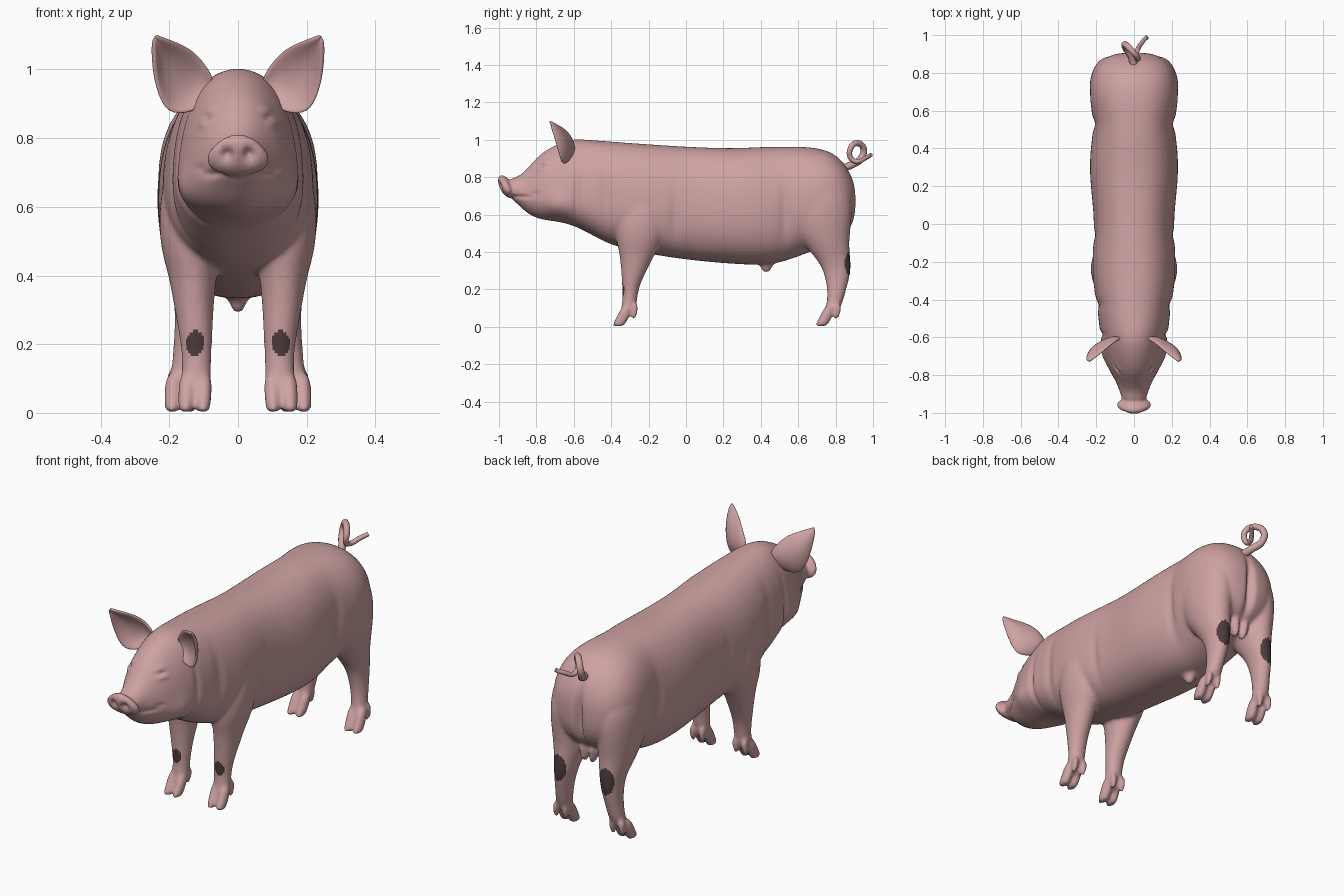
import bpy, bmesh, math
from mathutils import Vector, Matrix

if "Cube" in bpy.data.objects:
    bpy.data.objects.remove(bpy.data.objects["Cube"])


def material(name, rgb):
    m = bpy.data.materials.new(name)
    m.use_nodes = True
    m.diffuse_color = (*rgb, 1)
    bsdf = m.node_tree.nodes["Principled BSDF"]
    bsdf.inputs["Base Color"].default_value = (*rgb, 1)
    bsdf.inputs["Roughness"].default_value = 0.7
    return m


pink = material("pink skin", (0.62, 0.36, 0.36))
dark = material("dark joint patch", (0.075, 0.045, 0.045))


def add_object(name, bm):
    bmesh.ops.recalc_face_normals(bm, faces=bm.faces)
    mesh = bpy.data.meshes.new(name)
    bm.to_mesh(mesh)
    bm.free()
    obj = bpy.data.objects.new(name, mesh)
    bpy.context.collection.objects.link(obj)
    return obj


def bake(obj):
    """Apply all modifiers of an object."""
    graph = bpy.context.evaluated_depsgraph_get()
    mesh = bpy.data.meshes.new_from_object(obj.evaluated_get(graph))
    obj.modifiers.clear()
    obj.data = mesh


def skin(bm, loops):
    """Bridge closed loops of points and cap both ends."""
    rings = [[bm.verts.new(p) for p in loop] for loop in loops]
    n = len(rings[0])
    for a, b in zip(rings, rings[1:]):
        for i in range(n):
            j = (i + 1) % n
            bm.faces.new((a[i], a[j], b[j], b[i]))
    bm.faces.new(rings[0])
    bm.faces.new(rings[-1])


def power(value, exponent):
    return math.copysign(abs(value) ** exponent, value)


ANGLES = [math.tau * i / 20 for i in range(20)]


def trunk_loop(y, top, bottom, half, wide):
    e = 1.0 if y < -0.6 else 0.87
    loop = []
    for a in ANGLES:
        s = power(math.sin(a), e)
        height = top - wide if s > 0 else wide - bottom
        loop.append((half * power(math.cos(a), e), y, wide + s * height))
    return loop


def limb(bm, rings, side=1, shift=(0, 0)):
    """Upright limb from rings of z, front y, back y, centre x, half width."""
    loops = []
    for z, y0, y1, x, half in rings:
        cy, ry = (y0 + y1) / 2, (y1 - y0) / 2
        loops.append([(side * (x + shift[0] + half * math.cos(a)),
                       cy + shift[1] + ry * math.sin(a), z) for a in ANGLES])
    skin(bm, loops)


# Trunk and head: y, top, bottom, half width, height of widest point
TRUNK = [
    (-.95, .795, .70, .06, .75), (-.90, .80, .655, .072, .73), (-.85, .845, .605, .09, .70),
    (-.79, .92, .575, .125, .69), (-.72, .967, .565, .155, .68), (-.62, 1.013, .55, .18, .68),
    (-.52, 1.004, .50, .187, .68), (-.40, .995, .43, .205, .66), (-.22, .982, .39, .232, .64),
    (0, .967, .355, .205, .62), (.25, .957, .332, .242, .62), (.42, .968, .325, .232, .62),
    (.53, .968, .345, .213, .64), (.67, .967, .40, .242, .68), (.79, .94, .45, .228, .68),
    (.87, .85, .50, .175, .68), (.91, .75, .59, .09, .67)]
FRONT_LEG = [
    (.72, -.34, -.10, .12, .09), (.60, -.38, -.09, .135, .098), (.48, -.38, -.11, .138, .09),
    (.40, -.357, -.16, .132, .07), (.30, -.347, -.21, .128, .057), (.22, -.342, -.25, .122, .048),
    (.15, -.338, -.26, .12, .042), (.09, -.348, -.27, .122, .045), (.05, -.36, -.30, .123, .04)]
HIND_LEG = [
    (.82, .60, .84, .11, .10), (.68, .54, .895, .132, .108), (.55, .55, .885, .135, .10),
    (.45, .62, .872, .132, .085), (.36, .70, .88, .132, .06), (.30, .735, .885, .136, .047),
    (.20, .757, .857, .146, .041), (.12, .752, .837, .155, .04), (.07, .735, .80, .16, .04)]
TOE = [(.12, -.34, -.285, 0, .022), (.06, -.368, -.30, .002, .025),
       (.02, -.392, -.32, .004, .023), (.0, -.395, -.335, .004, .018)]
DEWCLAW = [(.13, -.295, -.255, 0, .016), (.08, -.29, -.255, .002, .015), (.04, -.297, -.27, .004, .01)]
BELLY_TIP = [(.37, .36, .50, 0, .05), (.325, .397, .462, 0, .026), (.288, .412, .447, 0, .014)]
REAR_NUB = [(.50, .74, .85, .03, .035), (.43, .77, .84, .025, .022), (.385, .79, .83, .022, .013)]

bm = bmesh.new()
skin(bm, [trunk_loop(*ring) for ring in TRUNK])
limb(bm, BELLY_TIP)
for side in (-1, 1):
    limb(bm, FRONT_LEG, side)
    limb(bm, HIND_LEG, side)
    limb(bm, REAR_NUB, side)
    for foot_x, foot_y in ((.123, 0), (.163, 1.085)):
        for offset in (-.025, .025):
            limb(bm, TOE, side, (foot_x + offset, foot_y))
            limb(bm, DEWCLAW, side, (foot_x + offset * 1.1, foot_y))

# Snout disc, tilted forward and narrower at the top
disc = bmesh.ops.create_uvsphere(bm, u_segments=20, v_segments=12, radius=1)["verts"]
tilt = Matrix.Rotation(math.radians(27), 3, "X")
for v in disc:
    x, y, z = v.co
    v.co = tilt @ Vector((x * .092 * (1 - .25 * z), y * .034, z * .068)) + Vector((0, -.963, .75))

body = add_object("body", bm)
sub = body.modifiers.new("round", "SUBSURF")
sub.levels = sub.render_levels = 2
fuse = body.modifiers.new("fuse", "REMESH")
fuse.mode = "VOXEL"
fuse.voxel_size = 0.0085
relax = body.modifiers.new("relax", "SMOOTH")
relax.factor, relax.iterations = 0.5, 9
bake(body)

# Sculpted dents and swellings: centre, radii, depth along the normal
SCULPT = [
    ((.034, -.99, .752), (.017, .05, .02), -.02),     # nostrils
    ((.06, -.87, .695), (.06, .06, .009), -.010),     # mouth
    ((.085, -.80, .712), (.04, .03, .010), -.008),    # mouth corner
    ((.105, -.775, .885), (.03, .03, .014), .010),    # brow
    ((.105, -.775, .862), (.03, .022, .009), -.010),  # eye slit
    ((.105, -.775, .842), (.03, .03, .012), .006),    # lower lid
    ((.16, -.69, .65), (.06, .06, .07), .012),        # jowl
    ((.18, -.585, .68), (.10, .018, .15), -.012),     # neck fold
    ((.20, -.43, .68), (.08, .03, .18), -.010),       # shoulder fold
    ((.22, -.06, .58), (.08, .03, .14), -.010),       # elbow fold
    ((.22, .53, .60), (.08, .03, .16), -.014),        # flank fold
    ((0, .92, .63), (.02, .08, .16), -.035)]          # rear cleft
moves = []
for v in body.data.vertices:
    total = 0
    for c, r, depth in SCULPT:
        p = (abs(v.co.x), v.co.y, v.co.z)
        d = sum(((p[i] - c[i]) / r[i]) ** 2 for i in range(3))
        if d < 9:
            total += depth * math.exp(-d)
    if total:
        moves.append((v.index, v.normal * total))
for index, move in moves:
    body.data.vertices[index].co += move

# Dark patches on the knees and hocks
PATCHES = [((.125, -.34, .203), (.028, .03, .036)), ((.14, .875, .34), (.045, .045, .07))]
body.data.materials.clear()
body.data.materials.append(pink)
body.data.materials.append(dark)
for f in body.data.polygons:
    p = (abs(f.center.x), f.center.y, f.center.z)
    f.material_index = int(any(sum(((p[i] - c[i]) / r[i]) ** 2 for i in range(3)) < 1
                               for c, r in PATCHES))

# Cupped ears, spanned between an upper and a lower edge
UPPER = [(.07, -.61, .975), (.105, -.625, 1.03), (.14, -.655, 1.063),
         (.18, -.69, 1.08), (.215, -.715, 1.092), (.24, -.732, 1.10)]
LOWER = [(.09, -.63, .90), (.14, -.645, .872), (.205, -.665, .868),
         (.234, -.68, .93), (.247, -.70, 1.0), (.247, -.727, 1.09)]
ears = []
for side, label in ((1, "left"), (-1, "right")):
    bm = bmesh.new()
    rows = []
    for a, b in zip(UPPER, LOWER):
        row = []
        for k in range(6):
            t = k / 5
            p = Vector(a).lerp(Vector(b), t)
            p.y += .14 * t * (1 - t) * min(1, (Vector(a) - Vector(b)).length / .15)
            row.append(bm.verts.new((side * p.x, p.y, p.z)))
        rows.append(row)
    for r0, r1 in zip(rows, rows[1:]):
        for k in range(5):
            bm.faces.new((r0[k], r0[k + 1], r1[k + 1], r1[k]))
    ear = add_object(label + "_ear", bm)
    thick = ear.modifiers.new("thickness", "SOLIDIFY")
    thick.thickness, thick.offset = 0.016, 0
    sub = ear.modifiers.new("round", "SUBSURF")
    sub.levels = sub.render_levels = 2
    bake(ear)
    ears.append(ear)

# Curled tail
TAIL = [(0, .84, .85), (-.015, .89, .868), (-.045, .935, .90), (-.045, .95, .95), (-.01, .915, .982),
        (.02, .88, .955), (.015, .88, .905), (.015, .91, .885), (.045, .965, .905), (.07, .99, .92)]
curve = bpy.data.curves.new("tail", "CURVE")
curve.dimensions = "3D"
curve.bevel_depth, curve.bevel_resolution = 0.016, 3
curve.use_fill_caps = True
line = curve.splines.new("BEZIER")
line.bezier_points.add(len(TAIL) - 1)
for i, (point, co) in enumerate(zip(line.bezier_points, TAIL)):
    point.co = co
    point.handle_left_type = point.handle_right_type = "AUTO"
    point.radius = 1.3 - 0.07 * i
tail_curve = bpy.data.objects.new("tail_path", curve)
bpy.context.collection.objects.link(tail_curve)
graph = bpy.context.evaluated_depsgraph_get()
tail = bpy.data.objects.new("tail", bpy.data.meshes.new_from_object(tail_curve.evaluated_get(graph)))
bpy.context.collection.objects.link(tail)
bpy.data.objects.remove(tail_curve)

for obj in ears + [tail]:
    obj.data.materials.clear()
    obj.data.materials.append(pink)
for obj in ears + [tail, body]:
    obj.data.shade_smooth()
